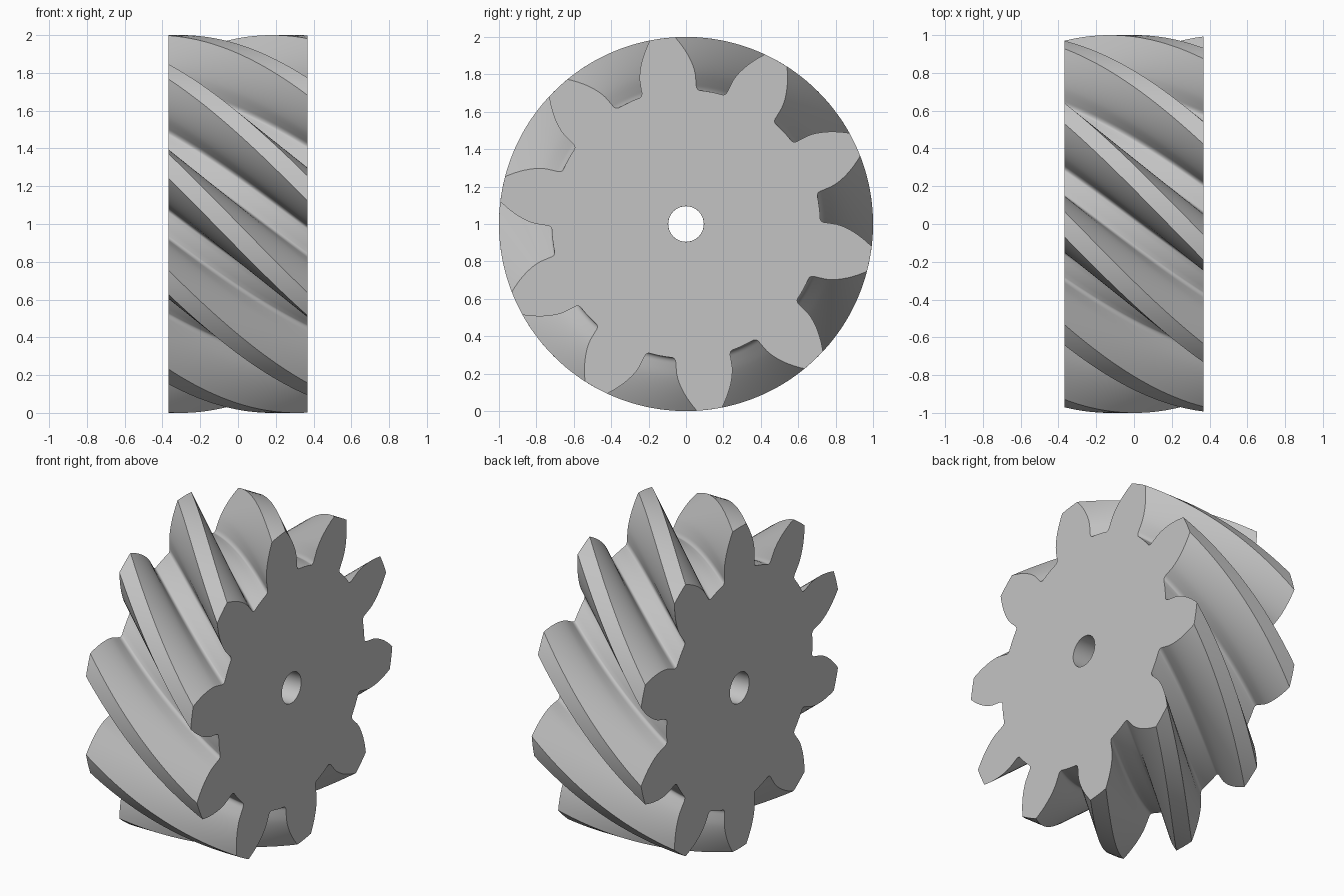
import bpy, bmesh
from math import sin, cos, tan, acos, pi, radians

cube = bpy.data.objects.get("Cube")
if cube:
    bpy.data.objects.remove(cube, do_unlink=True)

TEETH = 10
TIP_R, PITCH_R, BASE_R, ROOT_R, BORE_R = 1.0, 0.871, 0.782, 0.718, 0.095
HALF_WIDTH = 0.369
TWIST = radians(43.2)
SLICES = 36
STEP = 2 * pi / TEETH


def involute(r):
    a = acos(min(1, BASE_R / r))
    return tan(a) - a


def half_angle(r):
    """Half the angular thickness of a tooth at radius r."""
    return STEP / 4 + involute(PITCH_R) - involute(r)


def half_tooth():
    """(radius, angle) points from the tip centre to the middle of the gap."""
    tip = half_angle(TIP_R)
    pts = [(TIP_R, 0), (TIP_R, tip / 2)]
    # involute flank
    n = 10
    for i in range(n + 1):
        r = TIP_R + (BASE_R - TIP_R) * i / n
        pts.append((r, half_angle(r)))
    # rounded corner at the root
    start, size, depth = half_angle(BASE_R) + radians(0.4), radians(1.7), 0.03
    n = 6
    for i in range(n + 1):
        t = pi / 2 * i / n
        pts.append((ROOT_R + depth * (1 - sin(t)), start + size * (1 - cos(t))))
    # root arc
    a = pts[-1][1]
    pts += [(ROOT_R, a + (STEP / 2 - a) * f) for f in (0.5, 1)]
    return pts


# Full outline of the gear, one tooth after another
half = half_tooth()
tooth = [(r, -a) for r, a in reversed(half[1:-1])] + half
outline = [(r, a + k * STEP) for k in range(TEETH) for r, a in tooth]

# Loops run along the toothed outside, then back through the bore
bm = bmesh.new()


def add_loop(t, bore):
    turn = pi / 2 + TWIST * t
    x = HALF_WIDTH * (2 * t - 1)
    loop = []
    for r, a in outline:
        r = BORE_R if bore else r
        loop.append(bm.verts.new((x, r * cos(a + turn), TIP_R + r * sin(a + turn))))
    return loop


steps = [i / SLICES for i in range(SLICES + 1)]
loops = [add_loop(t, False) for t in steps]
loops += [add_loop(t, True) for t in reversed(steps)]
count = len(outline)
for i, loop in enumerate(loops):
    after = loops[(i + 1) % len(loops)]
    for j in range(count):
        k = (j + 1) % count
        bm.faces.new((loop[j], loop[k], after[k], after[j]))
bmesh.ops.recalc_face_normals(bm, faces=bm.faces)

mesh = bpy.data.meshes.new("helical_gear")
bm.to_mesh(mesh)
bm.free()
gear = bpy.data.objects.new("helical_gear", mesh)
bpy.context.collection.objects.link(gear)

# Plain grey metal
grey = bpy.data.materials.new("light_grey")
grey.use_nodes = True
colour = (0.55, 0.55, 0.55, 1)
grey.diffuse_color = colour
grey.node_tree.nodes["Principled BSDF"].inputs["Base Color"].default_value = colour
mesh.materials.append(grey)

# Smooth flanks with crisp tip and end edges
bpy.ops.object.select_all(action="DESELECT")
gear.select_set(True)
bpy.context.view_layer.objects.active = gear
bpy.ops.object.shade_smooth_by_angle(angle=radians(30))
